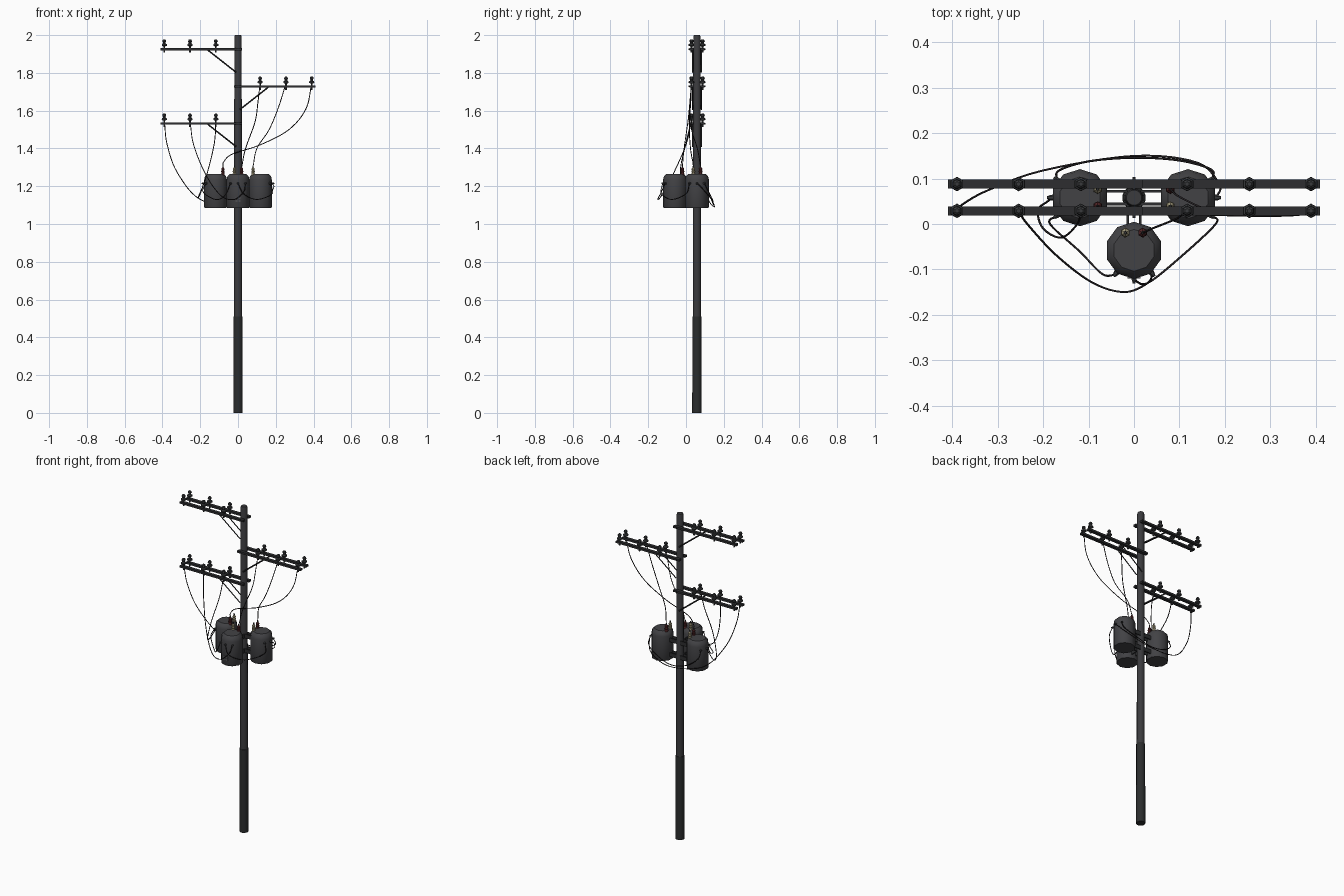
import bpy, bmesh, math
from mathutils import Vector, Matrix

if "Cube" in bpy.data.objects:
    bpy.data.objects.remove(bpy.data.objects["Cube"])


def mat(name, r, g, b):
    m = bpy.data.materials.new(name)
    m.diffuse_color = (r, g, b, 1)
    m.use_nodes = True
    m.node_tree.nodes["Principled BSDF"].inputs["Base Color"].default_value = m.diffuse_color
    return m


POLE = mat("pole_grey", 0.043, 0.043, 0.047)
BASE = mat("base_dark", 0.024, 0.026, 0.027)
ARM = mat("arm_dark", 0.026, 0.027, 0.029)
TANK = mat("tank_grey", 0.055, 0.055, 0.06)
INS = mat("insulator_grey", 0.04, 0.042, 0.045)
WIRE = mat("wire_black", 0.018, 0.015, 0.017)
RED = mat("bushing_red", 0.09, 0.02, 0.022)
TAN = mat("bushing_tan", 0.36, 0.32, 0.2)
PLATE = mat("plate_grey", 0.12, 0.12, 0.13)
PY = 0.058  # pole centre in y


def finish(bm, name, m, smooth=None):
    bmesh.ops.recalc_face_normals(bm, faces=bm.faces)
    me = bpy.data.meshes.new(name)
    bm.to_mesh(me)
    bm.free()
    me.materials.append(m)
    o = bpy.data.objects.new(name, me)
    bpy.context.collection.objects.link(o)
    if smooth:
        bpy.ops.object.select_all(action='DESELECT')
        o.select_set(True)
        bpy.context.view_layer.objects.active = o
        bpy.ops.object.shade_smooth_by_angle(angle=math.radians(smooth))
    return o


def lathe(name, profile, loc, sides, m, smooth=None, axis=(0, 0, 1)):
    """Solid of revolution from (radius, height) pairs along an axis."""
    bm = bmesh.new()
    rot = Vector((0, 0, 1)).rotation_difference(Vector(axis)).to_matrix()
    rings = []
    for r, h in profile:
        rings.append([bm.verts.new(rot @ Vector((r * math.cos(a), r * math.sin(a), h)) + Vector(loc))
                      for a in (2 * math.pi * (i + 0.5) / sides for i in range(sides))])
    for a, b in zip(rings, rings[1:]):
        for i in range(sides):
            j = (i + 1) % sides
            bm.faces.new((a[i], a[j], b[j], b[i]))
    bm.faces.new(rings[0])
    bm.faces.new(rings[-1])
    return finish(bm, name, m, smooth)


def box(name, lo, hi, m):
    bm = bmesh.new()
    lo, hi = Vector(lo), Vector(hi)
    s = hi - lo
    bmesh.ops.create_cube(bm, size=1, matrix=Matrix.Translation((lo + hi) / 2) @ Matrix.Diagonal((*s, 1)))
    return finish(bm, name, m)


def tube(name, pts, r, m, steps=6, res=1):
    """Round wire through the points, smoothed as a Catmull-Rom path."""
    p = [Vector(q) for q in pts]
    p = [2 * p[0] - p[1]] + p + [2 * p[-1] - p[-2]]
    path = []
    for k in range(1, len(p) - 2):
        a, b, c, d = p[k - 1:k + 3]
        for i in range(steps):
            t = i / steps
            path.append(0.5 * (2 * b + (c - a) * t + (2 * a - 5 * b + 4 * c - d) * t * t
                               + (3 * b - a - 3 * c + d) * t ** 3))
    path.append(p[-2])
    cu = bpy.data.curves.new(name, 'CURVE')
    cu.dimensions = '3D'
    cu.bevel_depth = r
    cu.bevel_resolution = res
    cu.use_fill_caps = True
    sp = cu.splines.new('POLY')
    sp.points.add(len(path) - 1)
    for q, v in zip(sp.points, path):
        q.co = (*v, 1)
    cu.materials.append(m)
    o = bpy.data.objects.new(name, cu)
    bpy.context.collection.objects.link(o)


# Pole: thick dark foot, slimmer upper shaft
lathe("pole_base", [(0.026, 0), (0.025, 0.51)], (0, PY, 0), 12, BASE, 40)
lathe("pole_shaft", [(0.0225, 0.505), (0.02, 1.99), (0.017, 2.0)], (0, PY, 0), 12, POLE, 40)

# Crossarm pairs with braces and insulators
INS_PROFILE = [(0.005, 0), (0.005, 0.012), (0.016, 0.016), (0.015, 0.024), (0.008, 0.028),
               (0.008, 0.034), (0.0115, 0.037), (0.010, 0.046), (0.005, 0.05)]
for lvl, (z, s) in enumerate([(1.925, -1), (1.728, 1), (1.532, -1)]):
    for y in (0.029, 0.088):
        x0, x1 = sorted((-0.02 * s, 0.41 * s))
        box(f"crossarm_{lvl}", (x0, y - 0.01, z - 0.006), (x1, y + 0.01, z + 0.006), ARM)
        yb = y + (0.006 if y < PY else -0.006)
        tube(f"arm_brace_{lvl}", [(0.16 * s, yb, z - 0.004), (0.01 * s, yb, z - 0.122)], 0.004, ARM, 1, 0)
        for x in (0.117, 0.254, 0.39):
            lathe(f"insulator_{lvl}", INS_PROFILE, (x * s, y, z + 0.003), 6, INS)
            lathe(f"insulator_pin_{lvl}", [(0.005, 0), (0.005, 0.016)], (x * s, y, z - 0.018), 6, INS)
    # through bolt holding the pair to the pole
    lathe(f"arm_bolt_{lvl}", [(0.004, 0), (0.004, 0.09)], (0, 0.013, z), 6, INS, None, (0, 1, 0))

# Three transformers round the pole
TANKS = {"left": ((-0.119, 0.058), (-1, 0)), "right": ((0.119, 0.058), (1, 0)),
         "front": ((0, -0.058), (0, -1))}
for n, ((cx, cy), (dx, dy)) in TANKS.items():
    d = Vector((dx, dy, 0))
    side = Vector((-dy, dx, 0))
    c = Vector((cx, cy, 0))
    lathe(f"{n}_tank", [(0.06, 1.085), (0.063, 1.09), (0.063, 1.235), (0.059, 1.252), (0.046, 1.265)],
          c, 10, TANK, 40)
    # mounting brackets to the pole
    for z in (1.12, 1.21):
        for k in (-0.014, 0.014):
            a = c - d * 0.055 + side * k
            b = c - d * 0.105 + side * k
            w = Vector((0.003, 0.003, 0.012))
            lo = Vector(map(min, a, b)) - w + Vector((0, 0, z))
            hi = Vector(map(max, a, b)) + w + Vector((0, 0, z))
            box(f"{n}_bracket", lo, hi, ARM)
    # top bushings, one red and one tan
    for k, m, nm in ((0.019, RED, "red"), (-0.019, TAN, "tan")):
        p = c - d * 0.039 + side * k
        lathe(f"{n}_{nm}_bushing", [(0.011, 0), (0.011, 0.008), (0.008, 0.012), (0.011, 0.02),
                                    (0.008, 0.026), (0.010, 0.034), (0.004, 0.042)],
              p + Vector((0, 0, 1.258)), 6, m)
        lathe(f"{n}_{nm}_terminal", [(0.004, 0), (0.003, 0.012)], p + Vector((0, 0, 1.298)), 6, INS)
    # low-voltage terminals on the outer side
    for ang in (-38, 0, 38):
        e = Matrix.Rotation(math.radians(ang), 3, 'Z') @ d
        lathe(f"{n}_side_terminal", [(0.007, 0), (0.006, 0.008), (0.003, 0.016)],
              c + e * 0.057 + Vector((0, 0, 1.215)), 6, INS, None, e)

# Small plates on the front tank
for z in (1.118, 1.134):
    box("rating_plate", (-0.014, -0.1205, z), (0.014, -0.1165, z + 0.007), PLATE)

# Lead wires from the right arm to the top bushings
R = 0.0024
tube("lead_inner", [(0.117, 0.029, 1.745), (0.105, 0.02, 1.64), (0.09, 0.01, 1.54),
                    (0.04, -0.01, 1.4), (0.02, -0.019, 1.305)], R, WIRE)
tube("lead_middle", [(0.254, 0.029, 1.745), (0.215, 0.025, 1.62), (0.165, 0.03, 1.5),
                     (0.1, 0.06, 1.4), (0.08, 0.077, 1.305)], R, WIRE)
tube("lead_outer", [(0.39, 0.029, 1.745), (0.36, 0.02, 1.61), (0.27, 0.018, 1.5), (0.12, 0.022, 1.42),
                    (-0.03, 0.028, 1.37), (-0.075, 0.036, 1.33), (-0.08, 0.039, 1.305)], R, WIRE)

# Wires from the low left arm to the tank sides
tube("drop_outer", [(-0.39, 0.029, 1.55), (-0.375, 0.045, 1.42), (-0.32, 0.075, 1.27), (-0.2, 0.118, 1.13),
                    (0, 0.15, 1.09), (0.14, 0.135, 1.13), (0.188, 0.085, 1.19), (0.182, 0.06, 1.215)], R, WIRE)
tube("drop_middle", [(-0.254, 0.029, 1.55), (-0.235, 0.0, 1.42), (-0.17, -0.07, 1.26), (-0.09, -0.13, 1.15),
                     (-0.02, -0.15, 1.13), (0.03, -0.13, 1.17), (0.04, -0.112, 1.215)], R, WIRE)
tube("drop_inner", [(-0.117, 0.029, 1.55), (-0.125, 0.0, 1.43), (-0.16, -0.03, 1.28), (-0.2, -0.01, 1.16),
                    (-0.212, 0.03, 1.14), (-0.19, 0.05, 1.19), (-0.183, 0.058, 1.215)], R, WIRE)

# Links between the tanks
tube("link_left_front", [(-0.17, 0.018, 1.215), (-0.185, 0.0, 1.17), (-0.12, -0.06, 1.13),
                         (-0.07, -0.11, 1.15), (-0.04, -0.112, 1.215)], R, WIRE)
tube("link_front_right", [(0, -0.124, 1.215), (0.03, -0.13, 1.16), (0.1, -0.075, 1.13),
                          (0.18, 0.0, 1.16), (0.172, 0.018, 1.215)], R, WIRE)
tube("link_back", [(-0.17, 0.098, 1.215), (-0.165, 0.118, 1.17), (-0.1, 0.138, 1.12), (0, 0.146, 1.1),
                   (0.1, 0.14, 1.13), (0.17, 0.12, 1.17), (0.172, 0.098, 1.215)], R, WIRE)
